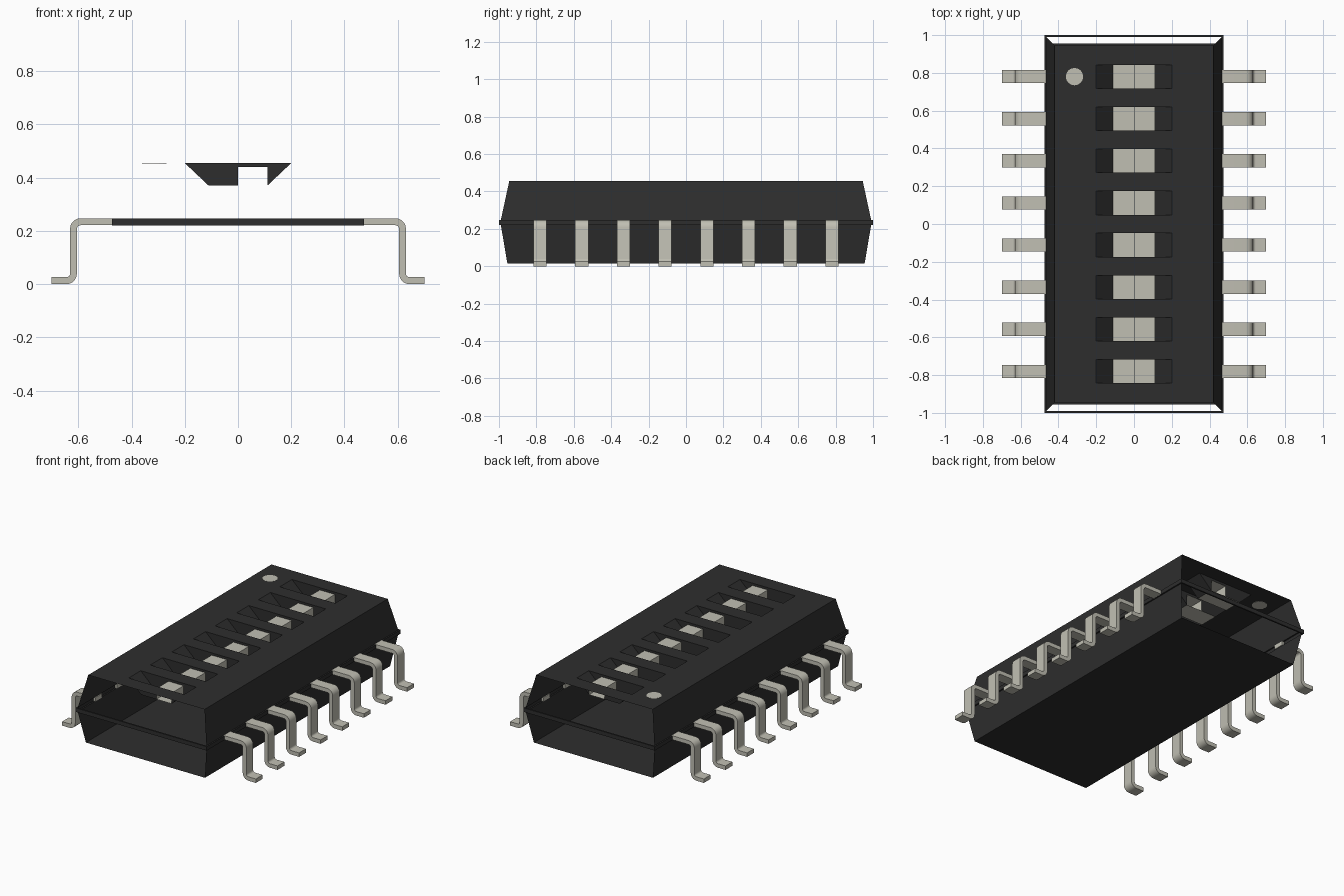
import bpy, bmesh, math

cube = bpy.data.objects.get("Cube")
if cube:
    bpy.data.objects.remove(cube)


def material(name, color):
    m = bpy.data.materials.new(name)
    m.use_nodes = True
    m.diffuse_color = (*color, 1)
    m.node_tree.nodes["Principled BSDF"].inputs["Base Color"].default_value = (*color, 1)
    return m


black = material("black plastic", (0.027, 0.027, 0.027))
metal = material("pale metal", (0.53, 0.52, 0.45))


def make(name, faces, mat):
    """Build an object from a list of faces, each a list of points."""
    bm = bmesh.new()
    for points in faces:
        bm.faces.new([bm.verts.new(p) for p in points])
    bmesh.ops.remove_doubles(bm, verts=bm.verts, dist=0.0001)
    bmesh.ops.recalc_face_normals(bm, faces=bm.faces)
    mesh = bpy.data.meshes.new(name)
    bm.to_mesh(mesh)
    bm.free()
    mesh.materials.append(mat)
    obj = bpy.data.objects.new(name, mesh)
    bpy.context.collection.objects.link(obj)
    return obj


COUNT, PITCH = 8, 0.2229
rows = [(i - (COUNT - 1) / 2) * PITCH for i in range(COUNT)]
TOP, FLOOR, CAP = 0.455, 0.37, 0.44
OPEN_X, FLOOR_X, HALF_Y = 0.2, 0.11, 0.0625


# Housing shell: tapered halves, open at both ends, joined by a thin rim
def ring(x, y, z):
    return [(-x, -y, z), (x, -y, z), (x, y, z), (-x, y, z)]


levels = [ring(0.43, 0.955, 0.015), ring(0.465, 0.99, 0.221),
          ring(0.474, 1.0, 0.221), ring(0.474, 1.0, 0.247),
          ring(0.465, 0.99, 0.247), ring(0.42, 0.945, TOP)]
shell = [levels[0]]
for k, (a, b) in enumerate(zip(levels, levels[1:])):
    sides = (1, 3) if k in (0, 4) else range(4)
    for s in sides:
        t = (s + 1) % 4
        shell.append([a[s], a[t], b[t], b[s]])
make("housing", shell, black)

# Top plate with a row of openings
cuts_x = [-0.42, -OPEN_X, OPEN_X, 0.42]
cuts_y = [-0.945] + [r + s * HALF_Y for r in rows for s in (-1, 1)] + [0.945]
plate = []
for j, (y0, y1) in enumerate(zip(cuts_y, cuts_y[1:])):
    for i, (x0, x1) in enumerate(zip(cuts_x, cuts_x[1:])):
        if not (i == 1 and j % 2):
            plate.append([(x0, y0, TOP), (x1, y0, TOP), (x1, y1, TOP), (x0, y1, TOP)])
make("top_plate", plate, black)


# Recesses with sloped ends, and sliding switches inside them
def strip(points, y0, y1):
    return [[(a[0], y0, a[1]), (b[0], y0, b[1]), (b[0], y1, b[1]), (a[0], y1, a[1])]
            for a, b in zip(points, points[1:])]


step = [(0, FLOOR), (0, CAP), (FLOOR_X, CAP), (FLOOR_X, FLOOR)]
outline = [(-OPEN_X, TOP), (-FLOOR_X, FLOOR)] + step + [(OPEN_X, TOP)]
recess, floors, sliders = [], [], []
for r in rows:
    y0, y1 = r - HALF_Y, r + HALF_Y
    recess += strip(outline[:2], y0, y1) + strip(outline[-2:], y0, y1)
    recess += [[(x, y, z) for x, z in outline] for y in (y0, y1)]
    floors += strip([(-FLOOR_X, FLOOR), (0, FLOOR), (FLOOR_X, FLOOR)], y0, y1)
    sliders += strip(step, y0, y1)
make("recesses", recess, black)
make("recess_floors", floors, metal)
make("sliders", sliders, metal)


# Gull-wing leads, bent down and outward, mirrored to the other side
def arc(cx, cz, r, start, end, n=5):
    angles = [math.radians(start + (end - start) * i / n) for i in range(n + 1)]
    return [(cx + r * math.cos(a), cz + r * math.sin(a)) for a in angles]


def lead_edge(z_start, r_upper, r_lower, z_end):
    return ([(0.46, z_start)] + arc(0.591, 0.2075, r_upper, 90, 0)
            + arc(0.645, 0.04, r_lower, 180, 270) + [(0.7, z_end)])


upper = lead_edge(0.2475, 0.04, 0.014, 0.026)
lower = lead_edge(0.2215, 0.014, 0.04, 0)
leads = []
for r in rows:
    y0, y1 = r - 0.035, r + 0.035
    leads += strip(upper + lower[::-1] + upper[:1], y0, y1)
    for y in (y0, y1):
        for a, b, c, d in zip(upper, upper[1:], lower[1:], lower):
            leads.append([(x, y, z) for x, z in (a, b, c, d)])
leads_obj = make("leads", leads, metal)
leads_obj.modifiers.new("Mirror", "MIRROR")
bpy.context.view_layer.objects.active = leads_obj
leads_obj.select_set(True)
bpy.ops.object.shade_smooth_by_angle(angle=math.radians(30))

# Round marker beside the first switch
bpy.ops.mesh.primitive_cylinder_add(vertices=16, radius=0.046, depth=0.002,
                                    location=(-0.315, rows[-1], TOP))
marker = bpy.context.object
marker.name = "first_switch_marker"
marker.data.materials.append(metal)
